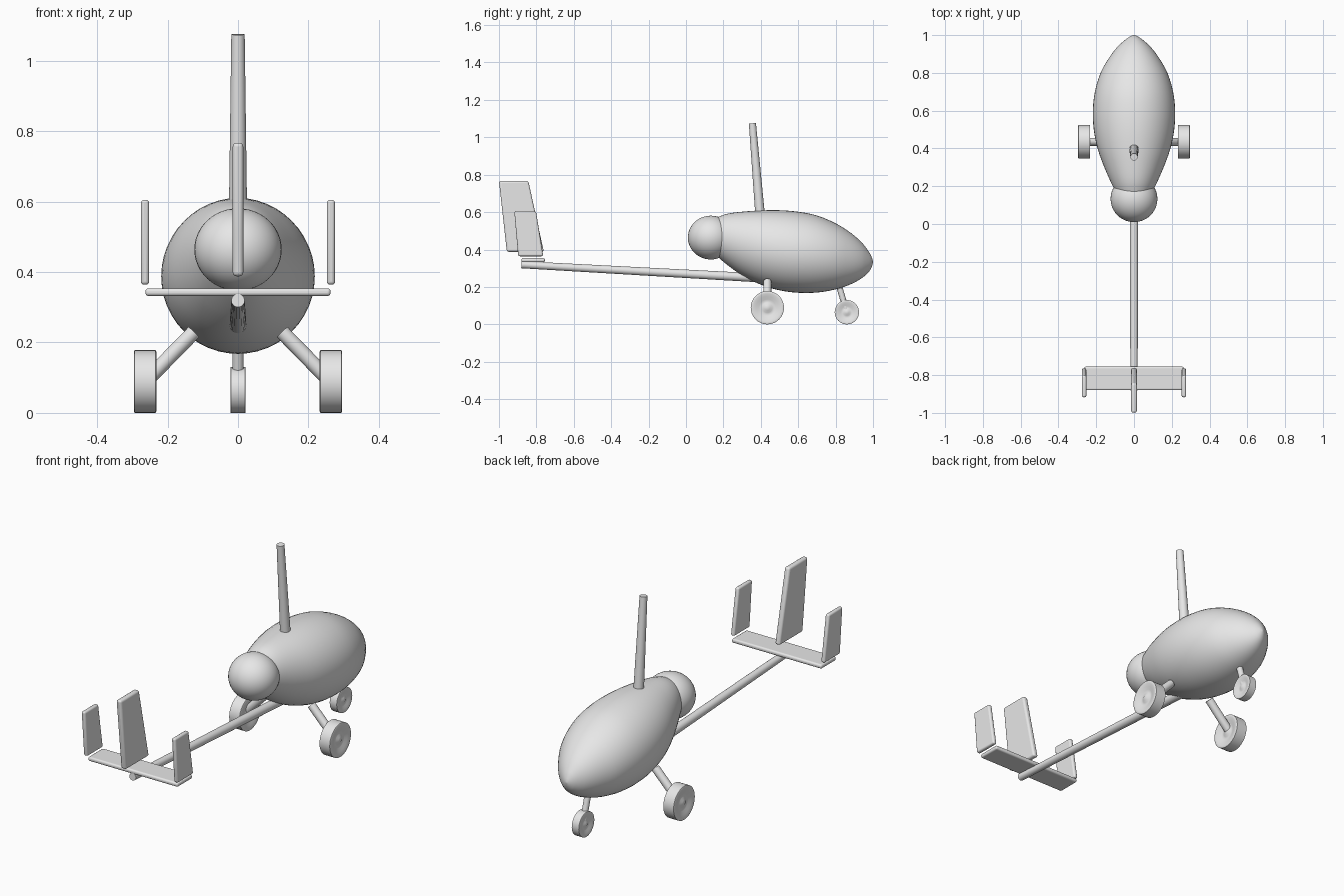
import bpy, bmesh, math
from mathutils import Vector

if "Cube" in bpy.data.objects:
    bpy.data.objects.remove(bpy.data.objects["Cube"])

grey = bpy.data.materials.new("light_grey")
grey.diffuse_color = (0.8, 0.8, 0.8, 1)
grey.use_nodes = True
grey.node_tree.nodes["Principled BSDF"].inputs["Base Color"].default_value = grey.diffuse_color


def finish(name, bm, angle=40):
    bmesh.ops.recalc_face_normals(bm, faces=bm.faces)
    me = bpy.data.meshes.new(name)
    bm.to_mesh(me)
    bm.free()
    me.materials.append(grey)
    ob = bpy.data.objects.new(name, me)
    bpy.context.collection.objects.link(ob)
    bpy.ops.object.select_all(action='DESELECT')
    ob.select_set(True)
    bpy.context.view_layer.objects.active = ob
    bpy.ops.object.shade_smooth_by_angle(angle=math.radians(angle))
    return ob


def loft(name, rings, angle=40):
    """Skin a list of closed rings and cap both ends."""
    bm = bmesh.new()
    loops = [[bm.verts.new(p) for p in r] for r in rings]
    n = len(loops[0])
    for a, b in zip(loops, loops[1:]):
        for i in range(n):
            bm.faces.new((a[i], a[(i + 1) % n], b[(i + 1) % n], b[i]))
    bm.faces.new(loops[0])
    bm.faces.new(loops[-1])
    return finish(name, bm, angle)


def tube(name, a, b, ra, rb, n=24):
    """Tapered round bar between two points."""
    a, b = Vector(a), Vector(b)
    q = (b - a).to_track_quat('Z', 'Y')
    circle = [Vector((math.cos(t), math.sin(t), 0))
              for t in (2 * math.pi * i / n for i in range(n))]
    return loft(name, [[a + q @ (c * ra) for c in circle],
                       [b + q @ (c * rb) for c in circle]])


def plate(name, outline, thick, axis, offset, bevel):
    """Flat panel from a 2D outline, (y, z) for axis x or (x, y) for axis z."""
    def place(u, v, w):
        return (w, u, v) if axis == 'x' else (u, v, w)
    ob = loft(name, [[place(u, v, offset + s * thick / 2) for u, v in outline]
                     for s in (-1, 1)], 30)
    mod = ob.modifiers.new("rounded_edges", 'BEVEL')
    mod.width, mod.segments = bevel, 4
    return ob


def wheel(name, centre, radius, half):
    """Lathed wheel with dished sides and a raised hub."""
    side = [(0.04, 0.92), (0.16, 0.86), (0.3, 0.66), (0.4, 0.62), (0.5, 0.68),
            (0.68, 0.86), (0.85, 0.97), (0.95, 1.0), (1.0, 0.93)]
    prof = [(r, -w) for r, w in side] + [(r, w) for r, w in reversed(side)]
    n, c = 40, Vector(centre)
    ang = [2 * math.pi * i / n for i in range(n)]
    return loft(name, [[c + Vector((w * half, r * radius * math.cos(t),
                                    r * radius * math.sin(t))) for t in ang]
                       for r, w in prof], 50)


# Fuselage pod: stations of (y, half width, bottom z, top z)
stations = [(0.165, 0.095, 0.365, 0.572), (0.22, 0.122, 0.318, 0.591),
            (0.30, 0.157, 0.262, 0.602), (0.40, 0.193, 0.212, 0.609),
            (0.50, 0.213, 0.182, 0.610), (0.60, 0.218, 0.169, 0.602),
            (0.70, 0.207, 0.170, 0.582), (0.80, 0.177, 0.187, 0.540),
            (0.88, 0.132, 0.214, 0.490), (0.94, 0.086, 0.247, 0.437),
            (0.98, 0.040, 0.284, 0.385), (0.995, 0.016, 0.312, 0.354),
            (1.0, 0.002, 0.332, 0.336)]


def spline(pts, steps):
    """Smooth path through the stations."""
    p = [Vector(s) for s in pts]
    out = []
    for i in range(len(p) - 1):
        a, b, c, d = p[max(i - 1, 0)], p[i], p[i + 1], p[min(i + 2, len(p) - 1)]
        # tangents scaled for uneven station spacing
        h = c[0] - b[0]
        m0 = (c - a) * (h / (c[0] - a[0]))
        m1 = (d - b) * (h / (d[0] - b[0]))
        for k in range(steps):
            t = k / steps
            out.append(b * (2*t**3 - 3*t**2 + 1) + m0 * (t**3 - 2*t**2 + t)
                       + c * (3*t**2 - 2*t**3) + m1 * (t**3 - t**2))
    return out + [p[-1]]


rings = []
for y, w, lo, hi in spline(stations, 3):
    ring = []
    for i in range(48):
        t = 2 * math.pi * i / 48
        ring.append((w * math.cos(t), y,
                     (lo + hi) / 2 + (hi - lo) / 2 * math.sin(t)))
    rings.append(ring)
loft("fuselage", rings, 60)

# Rounded engine housing behind the pod
bm = bmesh.new()
bmesh.ops.create_uvsphere(bm, u_segments=40, v_segments=24, radius=1)
for v in bm.verts:
    v.co = (v.co.x * 0.124, 0.133 + v.co.y * 0.123, 0.464 + v.co.z * 0.117)
finish("engine_housing", bm)

# Rotor mast and tail boom
tube("mast", (0, 0.405, 0.48), (0, 0.355, 1.075), 0.027, 0.019)
tube("tail_boom", (0, 0.42, 0.247), (0, -0.88, 0.319), 0.024, 0.019)

# Tail surfaces
plate("tailplane", [(-0.263, -0.88), (0.263, -0.88), (0.263, -0.755),
                    (-0.263, -0.755)], 0.022, 'z', 0.343, 0.009)
plate("centre_fin", [(-0.958, 0.388), (-0.76, 0.388), (-0.843, 0.767),
                     (-1.0, 0.767)], 0.03, 'x', 0, 0.011)
for s, label in ((-1, "left"), (1, "right")):
    plate(label + "_fin", [(-0.897, 0.364), (-0.763, 0.364), (-0.802, 0.605),
                           (-0.918, 0.605)], 0.023, 'x', s * 0.264, 0.009)
    # Main landing gear
    tube(label + "_strut", (s * 0.125, 0.435, 0.23), (s * 0.262, 0.435, 0.09),
         0.021, 0.021)
    wheel(label + "_wheel", (s * 0.264, 0.435, 0.089), 0.089, 0.032)

# Nose gear
tube("nose_strut", (0, 0.822, 0.192), (0, 0.86, 0.066), 0.016, 0.016)
wheel("nose_wheel", (0, 0.86, 0.065), 0.065, 0.022)
